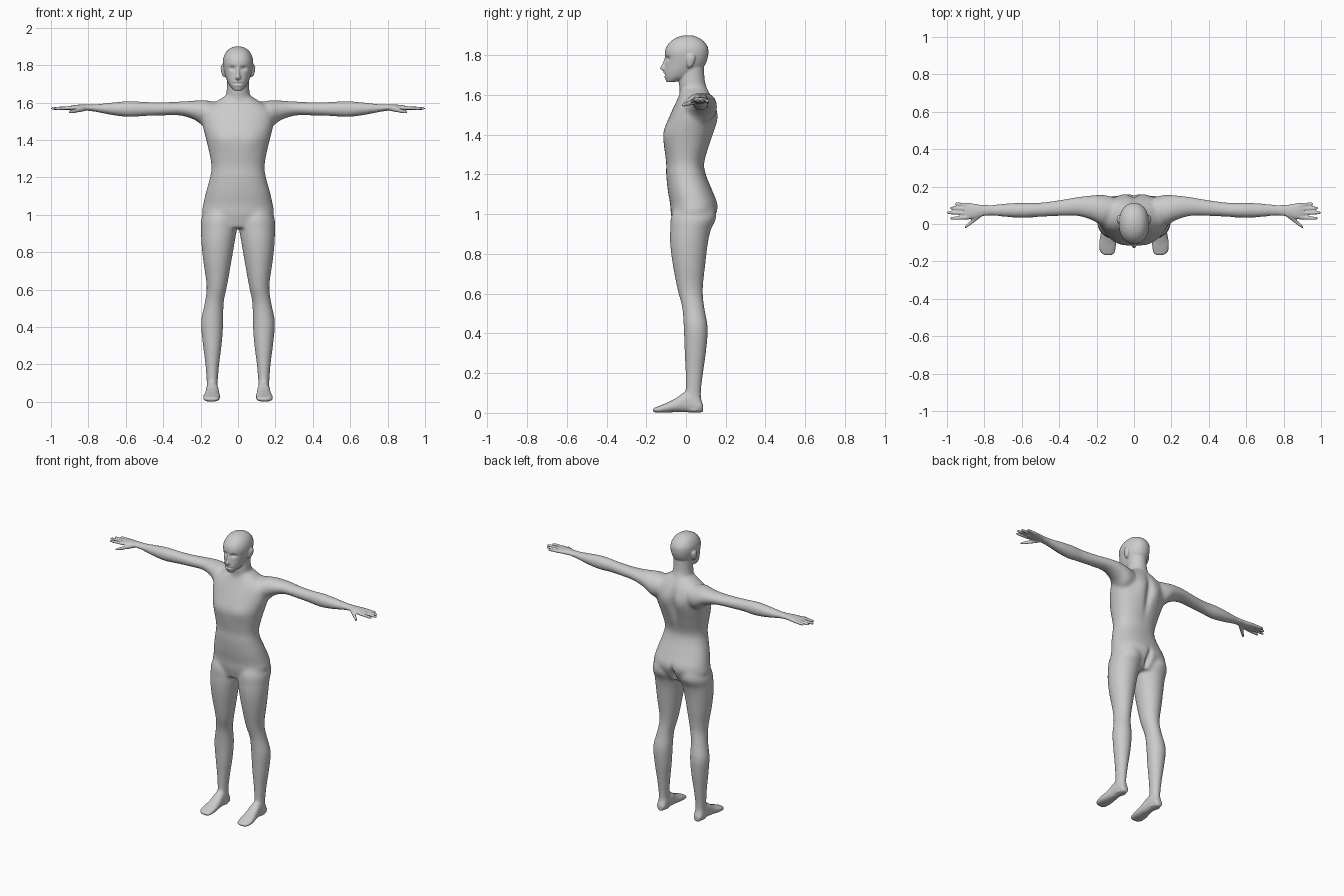
import bpy, bmesh, math
from mathutils import Vector

bm = bmesh.new()


def spline(rings, steps=4):
    """Catmull-Rom interpolation through the ring rows."""
    out = []
    for i in range(len(rings) - 1):
        p0, p1 = rings[max(i - 1, 0)], rings[i]
        p2, p3 = rings[i + 1], rings[min(i + 2, len(rings) - 1)]
        for k in range(steps):
            t = k / steps
            out.append([0.5 * (2 * b + (c - a) * t + (2 * a - 5 * b + 4 * c - d) * t * t
                               + (3 * b - a - 3 * c + d) * t ** 3)
                        for a, b, c, d in zip(p0, p1, p2, p3)])
    out.append(list(rings[-1]))
    return out


def loft(axis, rings, side=1, power=1.0, n=32):
    """Closed tube; each row is position on the axis, then the bounds across it."""
    loops = []
    for t, a0, a1, b0, b1 in spline(rings):
        loop = []
        for i in range(n):
            ang = 2 * math.pi * i / n
            c, s = math.cos(ang), math.sin(ang)
            c = math.copysign(abs(c) ** power, c)
            s = math.copysign(abs(s) ** power, s)
            a = (a0 + a1) / 2 + c * (a1 - a0) / 2
            b = (b0 + b1) / 2 + s * (b1 - b0) / 2
            x, y, z = {'x': (t, a, b), 'y': (a, t, b), 'z': (a, b, t)}[axis]
            loop.append(bm.verts.new((x * side, y, z)))
        loops.append(loop)
    faces = [bm.faces.new(loops[0]), bm.faces.new(loops[-1][::-1])]
    for p, q in zip(loops, loops[1:]):
        for i in range(n):
            j = (i + 1) % n
            faces.append(bm.faces.new((p[i], q[i], q[j], p[j])))
    bmesh.ops.recalc_face_normals(bm, faces=faces)


def upright(rows, power=1.0):
    """Centred loft along z from rows of height, half width, front and back."""
    loft('z', [(z, -w, w, f, b) for z, w, f, b in rows], power=power)


def digit(start, end, r0, r1, side):
    """Finger tapering to a rounded tip."""
    rows = []
    for t, k in ((0, 1), (0.4, 1), (0.8, 1), (0.95, 0.8), (1.0, 0.4)):
        p = Vector(start).lerp(Vector(end), t)
        r = (r0 + (r1 - r0) * t) * k
        rows.append((p.x, p.y - r, p.y + r, p.z - r, p.z + r))
    loft('x', rows, side, n=16)


# torso
upright([(0.93, .13, -.06, .11), (1.0, .19, -.076, .152), (1.05, .187, -.08, .16),
         (1.12, .172, -.092, .132), (1.2, .15, -.1, .1), (1.26, .142, -.1, .092),
         (1.35, .158, -.111, .12), (1.42, .175, -.11, .142), (1.5, .193, -.08, .157),
         (1.56, .185, -.052, .145), (1.61, .11, -.03, .12), (1.64, .06, -.025, .1)], .9)

# neck
upright([(1.57, .09, -.04, .125), (1.62, .07, -.032, .112), (1.67, .06, -.036, .095),
         (1.75, .058, -.03, .09)])

# head
upright([(1.664, .022, -.098, -.06), (1.69, .045, -.107, .02), (1.72, .06, -.108, .065),
         (1.75, .07, -.105, .095), (1.78, .077, -.104, .108), (1.81, .081, -.107, .113),
         (1.84, .078, -.1, .11), (1.87, .064, -.077, .09), (1.89, .042, -.045, .06),
         (1.9, .014, -.01, .03)], .93)

# nose
upright([(1.718, .008, -.112, -.08), (1.727, .016, -.126, -.08), (1.737, .014, -.131, -.08),
         (1.76, .009, -.118, -.08), (1.79, .008, -.108, -.08)])

for s in (1, -1):
    # ear
    loft('z', [(1.737, .068, .078, .01, .025), (1.75, .068, .086, .004, .036),
               (1.775, .07, .092, .002, .046), (1.795, .07, .092, .006, .046),
               (1.805, .072, .084, .018, .036)], s, n=20)
    # leg
    loft('z', [(1.05, .03, .165, -.05, .14), (.98, .004, .196, -.077, .152),
               (.92, .006, .198, -.08, .125), (.85, .018, .196, -.08, .11),
               (.75, .035, .186, -.068, .098), (.62, .058, .168, -.043, .085),
               (.53, .076, .178, -.02, .093), (.43, .078, .198, -.012, .11),
               (.32, .085, .19, -.008, .103), (.2, .1, .175, -.003, .087),
               (.1, .108, .168, -.002, .076), (.05, .106, .169, -.005, .08),
               (.01, .108, .167, .0, .078)], s)
    # foot
    loft('y', [(.086, .122, .153, .006, .045), (.07, .108, .167, .002, .075),
               (.03, .105, .17, .002, .1), (-.01, .102, .172, .004, .104),
               (-.05, .098, .178, .004, .075), (-.1, .096, .186, .001, .05),
               (-.14, .1, .184, .001, .033), (-.158, .107, .172, .003, .026),
               (-.166, .12, .156, .007, .02)], s, .85)
    # arm and palm
    loft('x', [(.11, .01, .145, 1.46, 1.6), (.165, -.012, .156, 1.455, 1.611),
               (.22, .018, .154, 1.5, 1.611), (.3, .042, .145, 1.529, 1.606),
               (.4, .042, .128, 1.53, 1.602), (.5, .038, .115, 1.527, 1.604),
               (.58, .032, .115, 1.522, 1.608), (.66, .035, .112, 1.53, 1.602),
               (.74, .042, .105, 1.545, 1.593), (.8, .044, .101, 1.556, 1.589),
               (.84, .032, .106, 1.556, 1.589), (.88, .026, .113, 1.557, 1.586),
               (.905, .03, .11, 1.56, 1.58)], s)
    # fingers and thumb
    for y0, x1, y1 in ((.102, .958, .108), (.08, .986, .086), (.058, 1.0, .06), (.035, .982, .03)):
        digit((.885, y0, 1.571), (x1, y1, 1.568), .0105, .0085, s)
    digit((.815, .055, 1.57), (.905, -.02, 1.547), .016, .009, s)

mesh = bpy.data.meshes.new("body")
bm.to_mesh(mesh)
bm.free()
body = bpy.data.objects.new("body", mesh)
bpy.context.collection.objects.link(body)
bpy.context.view_layer.objects.active = body
body.select_set(True)

# fuse the parts into one skin
fuse = body.modifiers.new("fuse", 'REMESH')
fuse.mode = 'VOXEL'
fuse.voxel_size = 0.005
fuse.use_smooth_shade = True
bpy.ops.object.modifier_apply(modifier=fuse.name)

bm = bmesh.new()
bm.from_mesh(body.data)


def relax(verts, rounds):
    for _ in range(rounds):
        bmesh.ops.smooth_vert(bm, verts=verts, factor=0.5, use_axis_x=True,
                              use_axis_y=True, use_axis_z=True)


# blend shoulders, hips, neck and ankles; only touch up the head and hands
relax([v for v in bm.verts if abs(v.co.x) < .78 and .04 < v.co.z < 1.645], 25)
relax(list(bm.verts), 2)

# soft dents: centre, radii, push along y
dents = [(.031, -.1, 1.783, .017, .05, .011, .012), (-.031, -.1, 1.783, .017, .05, .011, .012),
         (0, -.1, 1.701, .022, .05, .004, .006), (0, -.1, 1.711, .02, .05, .005, -.005),
         (0, -.1, 1.692, .018, .05, .005, -.004),
         (0, .16, 1.45, .022, .07, .12, -.018), (0, .16, .98, .016, .08, .055, -.03),
         (.075, -.1, 1.4, .06, .06, .05, -.006), (-.075, -.1, 1.4, .06, .06, .05, -.006),
         (.06, .15, 1.47, .035, .05, .06, .007), (-.06, .15, 1.47, .035, .05, .06, .007)]
for v in bm.verts:
    x, y, z = v.co
    for cx, cy, cz, rx, ry, rz, push in dents:
        d = ((x - cx) / rx) ** 2 + ((y - cy) / ry) ** 2 + ((z - cz) / rz) ** 2
        if d < 9:
            v.co.y += push * math.exp(-d)
bm.to_mesh(body.data)
bm.free()

# plain grey skin
grey = bpy.data.materials.new("light grey")
grey.diffuse_color = (0.6, 0.6, 0.6, 1)
body.data.materials.clear()
body.data.materials.append(grey)
for p in body.data.polygons:
    p.use_smooth = True
    p.material_index = 0
